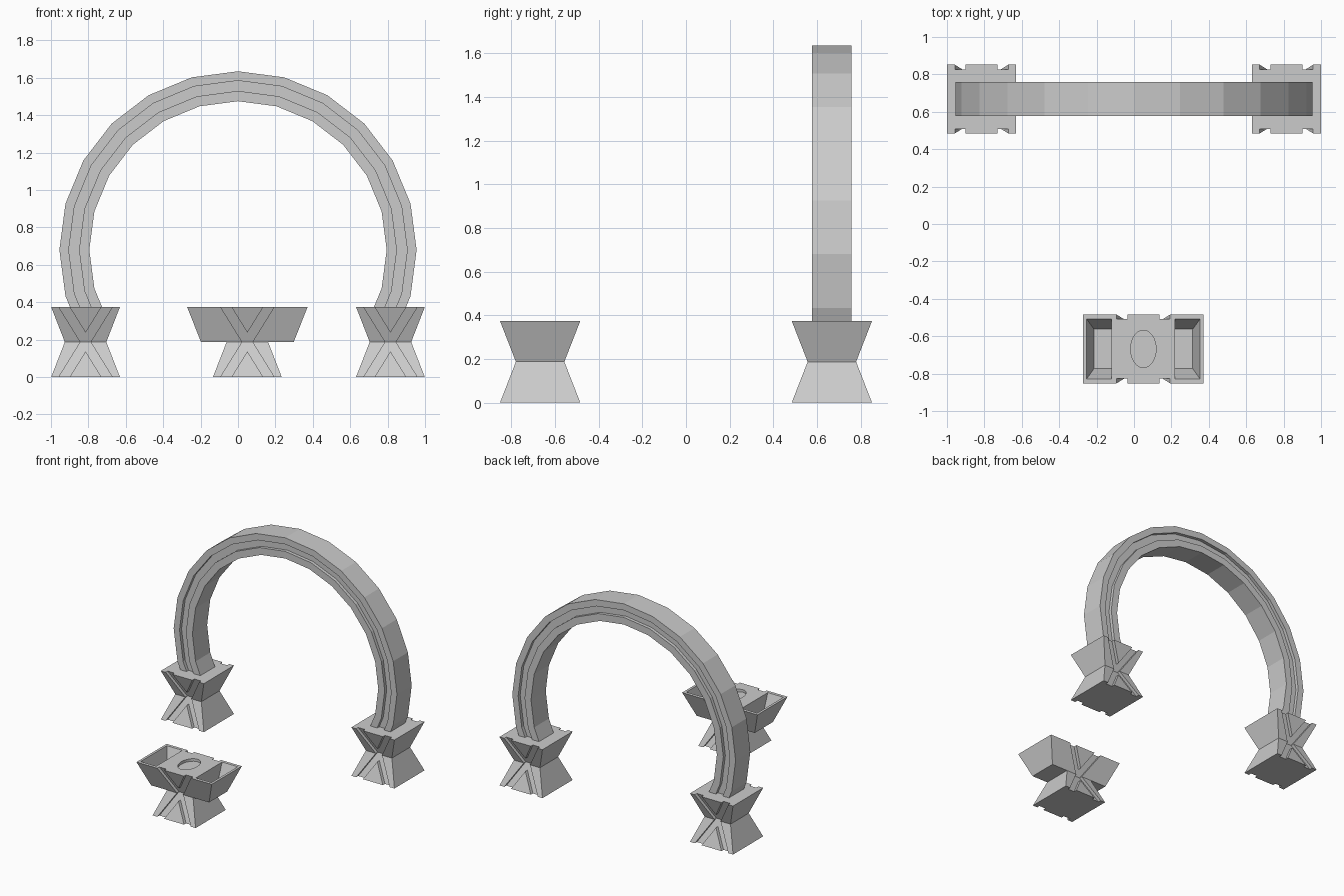
import bpy, bmesh
from math import sin, cos, pi, radians

if "Cube" in bpy.data.objects:
    bpy.data.objects.remove(bpy.data.objects["Cube"])

H = 0.1875               # height of half a pedestal, also the waist height
TOP, WAIST = 0.184, 0.111
CY = 0.668               # distance of the pedestals from the centre line


def loft(name, rings):
    """Skin a list of equal-length point rings and cap both ends."""
    bm = bmesh.new()
    vs = [[bm.verts.new(p) for p in r] for r in rings]
    n = len(rings[0])
    for a, b in zip(vs, vs[1:]):
        for i in range(n):
            j = (i + 1) % n
            bm.faces.new((a[i], a[j], b[j], b[i]))
    bm.faces.new(vs[0])
    bm.faces.new(vs[-1])
    bmesh.ops.recalc_face_normals(bm, faces=bm.faces)
    me = bpy.data.meshes.new(name)
    bm.to_mesh(me)
    bm.free()
    ob = bpy.data.objects.new(name, me)
    bpy.context.collection.objects.link(ob)
    return ob


def cut(ob, cutter):
    """Subtract the cutter, then remove it."""
    m = ob.modifiers.new("cut", 'BOOLEAN')
    m.object, m.operation, m.solver = cutter, 'DIFFERENCE', 'EXACT'
    bpy.context.view_layer.objects.active = ob
    bpy.ops.object.modifier_apply(modifier=m.name)
    bpy.data.objects.remove(cutter)


def rect(x0, x1, y, cx, cy, z):
    return [(cx + x0, cy - y, z), (cx + x1, cy - y, z),
            (cx + x1, cy + y, z), (cx + x0, cy + y, z)]


def half(name, cx, cy, d, xw=WAIST, xt=TOP):
    """Half pedestal widening from the waist (d=1 up, d=-1 down), V grooves front and back."""
    ob = loft(name, [rect(-xw, xw, WAIST, cx, cy, H),
                     rect(-xt, xt, TOP, cx, cy, H + d * H)])
    k, e = 0.62, 0.02
    t1 = H + e
    a, b = 0.027 + k * t1, 0.027 - k * e
    c = a - 0.058
    vee = [(-a, t1), (-c, t1), (0, t1 - c / k), (c, t1), (a, t1), (b, -e), (-b, -e)]
    for s in (-1, 1):
        rings = []
        for off in (-0.025, 0.05):
            rings.append([(cx + x, cy + s * (WAIST + (TOP - WAIST) * t / H + off), H + d * t)
                          for x, t in vee])
        cut(ob, loft("groove_cutter", rings))
    return ob


# Two arch pedestals
for side, cx in (("left", -0.815), ("right", 0.815)):
    half(side + "_pedestal_upper", cx, CY, 1)
    half(side + "_pedestal_lower", cx, CY, -1)

# Control pedestal with a wide top
FX = 0.05
half("control_pedestal_lower", FX, -CY, -1)
top = half("control_pedestal_upper", FX, -CY, 1, 0.248, 0.322)

# Tapered side trays
for s in (-1, 1):
    rings = []
    for t in (-0.14, 0.02):
        xs = sorted((s * 0.17, s * (0.303 + t * 0.28)))
        rings.append(rect(xs[0], xs[1], 0.16 + t * 0.39, FX, -CY, 2 * H + t))
    cut(top, loft("tray_cutter", rings))

# Shallow oval dial
cut(top, loft("dial_cutter", [
    [(FX + 0.068 * cos(i * pi / 16), -CY + 0.1 * sin(i * pi / 16), 2 * H + t) for i in range(32)]
    for t in (-0.02, 0.02)]))

# Arch: grooved section swept around a 24-sided circle, trimmed at the pedestals
w, g = 0.09, 0.065
section = [(0.795, -w), (0.85, -w), (0.85, -g), (0.905, -g), (0.905, -w), (0.955, -w),
           (0.955, w), (0.905, w), (0.905, g), (0.85, g), (0.85, w), (0.795, w)]
arch = loft("arch", [[(r * cos(radians(a)), CY + y, 0.68 + r * sin(radians(a))) for r, y in section]
                     for a in range(-30, 211, 15)])
cut(arch, loft("trim_cutter", [rect(-1.2, 1.2, 0.5, 0, CY, z) for z in (0, 0.37)]))
